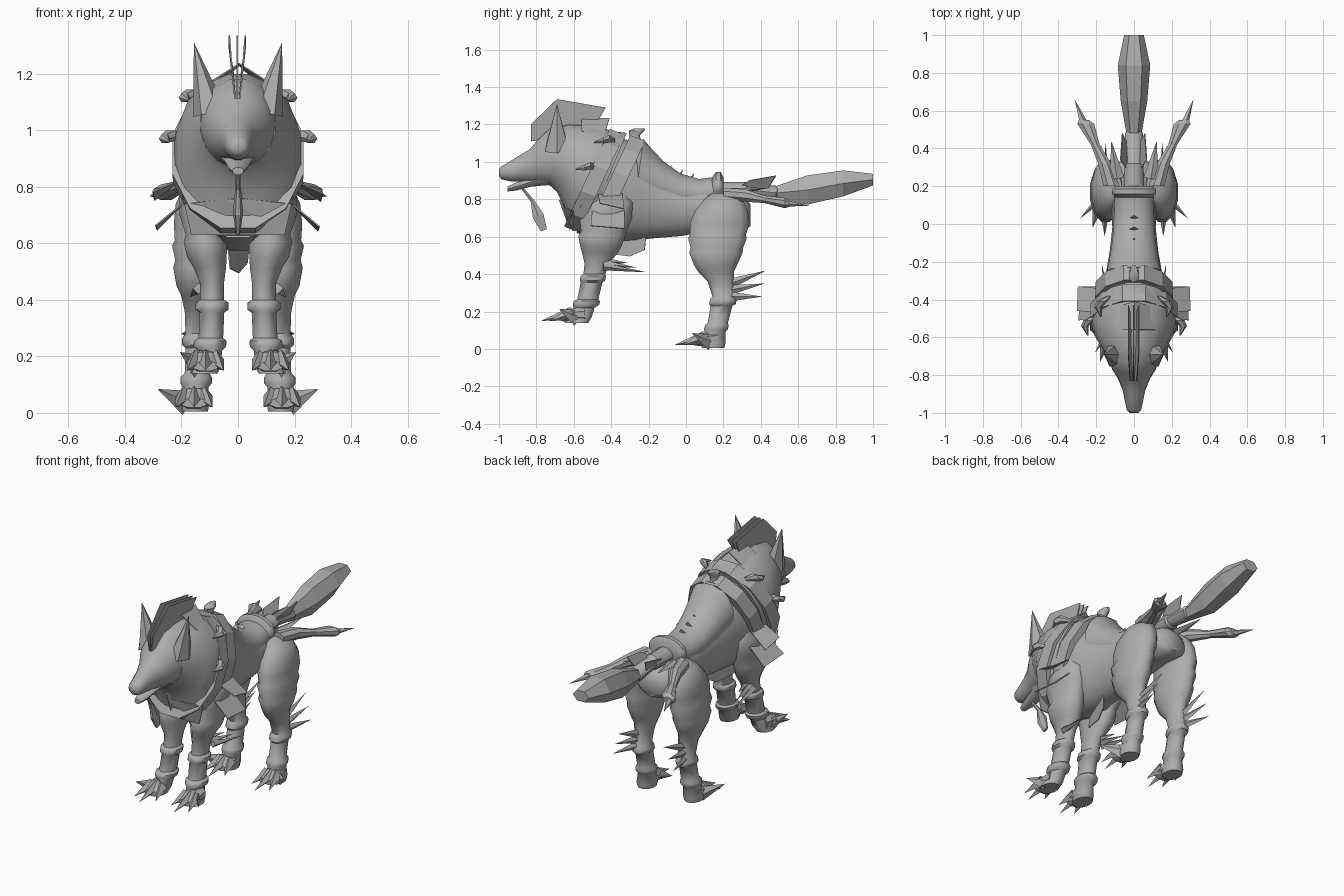
import bpy, bmesh, math
from mathutils import Vector

grey = bpy.data.materials.new("stone grey")
grey.diffuse_color = (0.42, 0.42, 0.42, 1)


def finish(name, bm, smooth=None):
    bmesh.ops.recalc_face_normals(bm, faces=bm.faces)
    me = bpy.data.meshes.new(name)
    bm.to_mesh(me)
    bm.free()
    ob = bpy.data.objects.new(name, me)
    bpy.context.collection.objects.link(ob)
    me.materials.append(grey)
    if smooth:
        bpy.ops.object.select_all(action='DESELECT')
        ob.select_set(True)
        bpy.context.view_layer.objects.active = ob
        bpy.ops.object.shade_smooth_by_angle(angle=math.radians(smooth))
    return ob


def loft(name, rings, n=14, smooth=50, side=1):
    """Rings are x, y, z, half width, half height, tilt of the ring's top towards +y."""
    bm = bmesh.new()
    loops = []
    for x, y, z, rx, rh, tilt in rings:
        t = math.radians(tilt)
        loop = []
        for i in range(n):
            a = 2 * math.pi * (i + 0.5) / n
            h = rh * math.cos(a)
            loop.append(bm.verts.new((side * x + rx * math.sin(a), y + h * math.sin(t), z + h * math.cos(t))))
        loops.append(loop)
    for p, q in zip(loops, loops[1:]):
        for i in range(n):
            bm.faces.new((p[i], p[(i + 1) % n], q[(i + 1) % n], q[i]))
    bm.faces.new(loops[0])
    bm.faces.new(loops[-1])
    return finish(name, bm, smooth)


def spike(name, a, b, w, d=None, n=4, side=1):
    """Pointed cone from a to b, w wide across and d deep."""
    d = d or w
    a, b = Vector(a), Vector(b)
    a.x *= side
    b.x *= side
    axis = (b - a).normalized()
    u = axis.cross(Vector((0, 0, 1)) if abs(axis.z) < 0.9 else Vector((0, 1, 0))).normalized()
    v = axis.cross(u)
    bm = bmesh.new()
    base = [bm.verts.new(a + u * w * math.cos(2 * math.pi * i / n) + v * d * math.sin(2 * math.pi * i / n))
            for i in range(n)]
    tip = bm.verts.new(b)
    bm.faces.new(base)
    for i in range(n):
        bm.faces.new((base[i], base[(i + 1) % n], tip))
    return finish(name, bm)


def plate(name, pts, side=1, thick=0.005):
    bm = bmesh.new()
    f = bm.faces.new([bm.verts.new((side * x, y, z)) for x, y, z in pts])
    f.normal_update()
    off = f.normal * thick
    r = bmesh.ops.extrude_face_region(bm, geom=[f])
    for g in r["geom"]:
        if isinstance(g, bmesh.types.BMVert):
            g.co += off
    return finish(name, bm)


# Torso, with the back sweeping up to the shoulders
loft("torso", [(0, .345, .715, .05, .06, 0), (0, .31, .72, .11, .085, 0), (0, .2, .745, .13, .1, 0),
               (0, .1, .765, .118, .14, 0), (0, -.02, .76, .115, .158, 0), (0, -.14, .785, .128, .195, 4),
               (0, -.24, .81, .145, .235, 10), (0, -.36, .84, .185, .28, 15), (0, -.48, .88, .205, .285, 22)], 18)

# Saddle cover with a rolled rear rim and a raised pommel
loft("saddle_cover", [(0, .18, .85, .105, .075, 0), (0, .07, .825, .108, .085, 0), (0, -.03, .84, .112, .1, 0),
                      (0, -.12, .88, .122, .125, 0), (0, -.2, .92, .135, .155, 6),
                      (0, -.25, .955, .145, .17, 8), (0, -.27, .97, .12, .15, 8)], 16)
loft("saddle_rear_rim", [(0, .14, .85, .1, .07, 0), (0, .16, .872, .118, .076, 0),
                         (0, .185, .872, .118, .076, 0), (0, .2, .86, .1, .06, 0)], 16)
loft("pommel", [(0, -.24, 1.03, .08, .06, 90), (0, -.265, 1.09, .035, .035, 90), (0, -.275, 1.14, .022, .03, 90),
                (0, -.265, 1.165, .03, .045, 90), (0, -.25, 1.178, .02, .035, 90)], 8)
for y in (-.1, -.04, .02):
    spike("back_fin", (0, y, .9 - y * .3), (0, y + .025, .95 - y * .35), .045, .01)

# Neck mane narrowing to the skull and muzzle
loft("mane", [(0, -.42, .9, .205, .28, 22), (0, -.5, .905, .235, .288, 24), (0, -.575, .98, .213, .235, 19),
              (0, -.66, 1.02, .168, .185, 10), (0, -.72, 1.02, .135, .155, 0)], 16, 40)
loft("head", [(0, -.62, 1.02, .15, .18, 0), (0, -.71, 1.02, .137, .165, -6), (0, -.77, 1.0, .115, .125, -10),
              (0, -.82, .975, .085, .095, -10), (0, -.88, .965, .06, .073, -8),
              (0, -.94, .95, .048, .055, 0), (0, -.985, .942, .038, .036, 0), (0, -1.0, .942, .022, .02, 0)], 14)
loft("lower_jaw", [(0, -.72, .93, .085, .055, 0), (0, -.83, .892, .048, .026, 0),
                   (0, -.91, .868, .035, .022, 0), (0, -.955, .855, .02, .014, 0)], 10)
loft("chin_tuft", [(0, -.875, .86, .008, .008, 70), (0, -.82, .79, .01, .012, 70),
                   (0, -.79, .71, .018, .035, 70), (0, -.76, .635, .008, .02, 70)], 6, None)
for s in (-1, 1):
    spike("ear", (.1, -.69, 1.06), (.156, -.69, 1.31), .06, .075, 6, s)

# Three crest blades over the head
for x in (-1, 0, 1):
    plate("crest_blade", [(x * .008, -.83, 1.11), (x * .018, -.83, 1.2), (x * .028, -.69, 1.335),
                          (x * .028, -.43, 1.29), (x * .018, -.47, 1.22), (x * .008, -.56, 1.16)])

# Faceted collar bands and mantle flaps
for dy, dz, w, h in ((0, 0, .232, .298), (.11, -.035, .205, .3)):
    loft("collar_band", [(0, -.53 + dy, .915 + dz, w - .01, h - .015, 25), (0, -.53 + dy, .915 + dz, w + .008, h, 25),
                         (0, -.45 + dy, .885 + dz, w + .006, h, 25), (0, -.45 + dy, .885 + dz, w - .02, h - .015, 25)],
         12, None)
for s in (-1, 1):
    plate("mane_rear_peak", [(0, -.41, 1.23), (0, -.56, 1.235), (.11, -.56, 1.165), (.14, -.45, 1.1)], s)
plate("chest_flap", [(-.165, -.6, .63), (.165, -.6, .63), (.19, -.6, .74), (0, -.655, .76), (-.19, -.6, .74)])
spike("chest_pendant", (0, -.665, .8), (0, -.62, .63), .022, .015)
plate("belly_flap", [(-.04, -.42, .62), (-.03, -.42, .51), (0, -.3, .495), (.03, -.22, .53), (.04, -.21, .63)])
for s in (-1, 1):
    # Two overlapping plates flaring from each shoulder
    plate("upper_shoulder_plate", [(.19, -.47, .83), (.19, -.34, .83), (.295, -.33, .75), (.3, -.46, .78)], s)
    plate("lower_shoulder_plate", [(.18, -.5, .75), (.19, -.33, .74), (.285, -.33, .645), (.29, -.51, .66)], s)
    for y, z, x in ((-.4, 1.115, .13), (-.5, .97, .2)):
        # Leaf ornaments on the collar
        loft("collar_leaf", [(x, y + .02, z, .012, .012, 0), (x + .04, y - .01, z + .01, .028, .022, 0),
                             (x + .06, y - .04, z, .02, .018, 0), (x + .045, y - .09, z - .01, .003, .003, 0)],
             6, None, s)

# Front legs with ankle bands
fore = [(.13, -.4, .84, .05, .09, 90), (.135, -.41, .78, .075, .13, 90), (.13, -.43, .7, .08, .145, 90),
        (.115, -.44, .63, .072, .125, 90), (.115, -.45, .605, .08, .13, 90), (.11, -.455, .55, .072, .115, 90),
        (.1, -.46, .515, .06, .1, 90),
        (.092, -.475, .46, .044, .07, 90), (.092, -.49, .4, .044, .06, 90), (.092, -.495, .39, .06, .07, 90),
        (.092, -.5, .365, .06, .07, 90), (.092, -.505, .355, .045, .06, 90), (.096, -.525, .265, .045, .058, 90),
        (.098, -.53, .255, .06, .073, 90), (.1, -.535, .235, .06, .073, 90), (.1, -.545, .22, .045, .058, 90),
        (.11, -.57, .17, .052, .068, 90), (.12, -.585, .14, .05, .065, 90)]
# Hind legs with rounded haunches and cuffs
hind = [(.1, .2, .835, .035, .06, 90), (.125, .2, .8, .07, .105, 90), (.138, .19, .74, .085, .145, 90),
        (.145, .18, .67, .085, .165, 90),
        (.148, .17, .61, .078, .155, 90), (.15, .168, .59, .086, .162, 90), (.15, .165, .54, .074, .145, 90),
        (.152, .16, .515, .08, .148, 90), (.152, .158, .45, .068, .12, 90), (.148, .16, .415, .055, .1, 90),
        (.145, .185, .36, .045, .072, 90), (.145, .2, .28, .042, .06, 90), (.145, .2, .265, .054, .074, 90),
        (.145, .195, .24, .054, .074, 90), (.145, .19, .23, .042, .06, 90), (.145, .17, .14, .045, .056, 90),
        (.148, .165, .125, .058, .066, 90), (.148, .16, .105, .058, .066, 90), (.15, .155, .09, .047, .058, 90),
        (.155, .145, .03, .055, .068, 90), (.155, .145, .005, .05, .062, 90)]
for s in (-1, 1):
    loft("front_leg", fore, 12, 50, s)
    loft("hind_leg", hind, 12, 50, s)
    for fx, fy, fz in ((.115, -.59, .165), (.155, .12, .035)):
        loft("paw", [(fx, fy + .05, fz + .02, .05, .045, 0), (fx, fy - .03, fz + .015, .058, .038, 0),
                     (fx, fy - .075, fz, .05, .018, 0)], 8, None, s)
        # Broad splayed toes
        for dx, reach in ((-.05, .12), (0, .185), (.05, .14)):
            spike("toe", (fx + dx * .7, fy - .02, fz + .025), (fx + dx * 1.3, fy - reach, fz - .015), .032, .036, 4, s)
        spike("outer_claw", (fx + .03, fy + .01, fz), (fx + (.13 if fy > 0 else .09), fy - .09, fz + .05),
              .02, .045, 4, s)
    # Fur spines behind the legs
    for k in range(3):
        spike("front_leg_spine", (.1 + .02 * k, -.44, .47 - .015 * k),
              (.13 + .02 * k, -.26 + .05 * (k - 1), .46 - .025 * k), .02, .02, 4, s)
        spike("hind_leg_spine", (.15, .21, .34 - .03 * k), (.15 + .025 * k, .43 - .01 * k, .42 - .07 * k),
              .02, .03, 4, s)
    # Flared side tails ending in spikes
    loft("side_tail", [(.12, .2, .83, .045, .035, 0), (.155, .32, .82, .038, .036, 0), (.205, .42, .8, .025, .022, 0),
                       (.255, .53, .78, .048, .03, 0), (.265, .55, .778, .03, .02, 0)], 8, None, s)
    spike("side_tail_tip", (.262, .52, .78), (.315, .66, .765), .025, .02, 5, s)
    plate("tail_vane", [(.03, .28, .86), (.07, .34, .9), (.06, .48, .925), (.04, .44, .86)], s)
    spike("rump_tuft", (.09, .24, .84), (.12, .44, .86), .04, .02, 4, s)

# Main tail swelling to a blunt faceted brush
loft("tail_base", [(0, .18, .85, .055, .045, 0), (0, .32, .85, .05, .045, 0), (0, .33, .85, .04, .036, 0),
                   (0, .48, .835, .048, .04, 0), (0, .49, .835, .038, .034, 0)], 10, 40)
loft("tail_brush", [(0, .45, .83, .035, .035, 0), (0, .65, .85, .07, .09, 0), (0, .84, .885, .086, .08, 0),
                    (0, 1.0, .905, .052, .036, 0)], 6, None)
